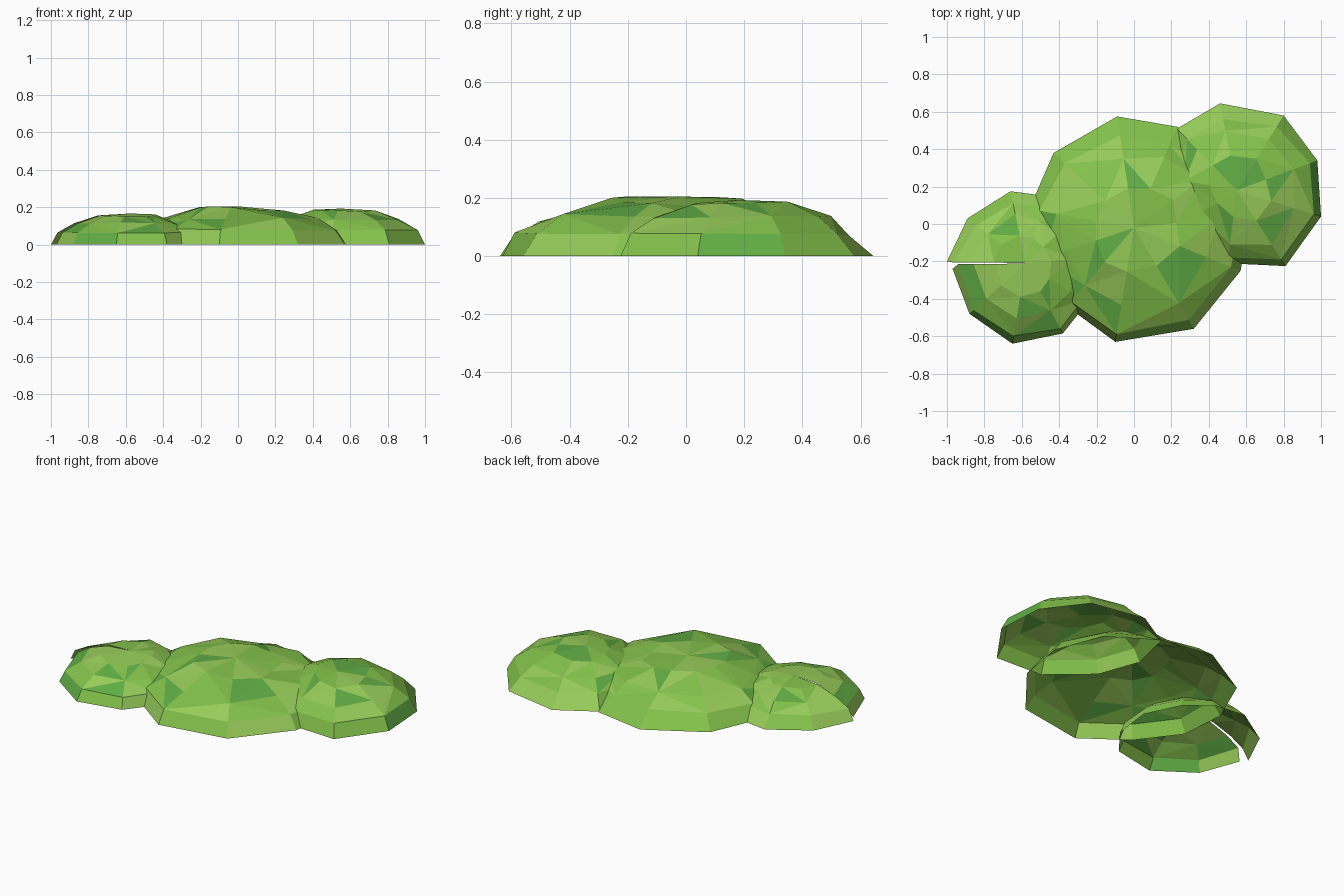
import bpy, bmesh, random
from mathutils import Vector

if "Cube" in bpy.data.objects:
    bpy.data.objects.remove(bpy.data.objects["Cube"])

random.seed(11)


def make_mat(name, col):
    m = bpy.data.materials.new(name)
    m.diffuse_color = (*col, 1)
    m.use_nodes = True
    m.node_tree.nodes["Principled BSDF"].inputs["Base Color"].default_value = m.diffuse_color
    return m


GREENS = [make_mat("leaf_green", (0.23, 0.54, 0.07)),
          make_mat("leaf_light", (0.31, 0.60, 0.10)),
          make_mat("leaf_deep", (0.12, 0.42, 0.06))]

# Dome profile: (outline scale, fraction of height)
PROFILE = [(1.0, 0.0), (0.92, 0.38), (0.71, 0.67), (0.40, 0.92)]


def clump(name, centre, height, outline, closed=True, jitter=0.04, tilt=0.0):
    """Open-bottomed faceted dome over an irregular outline."""
    bm = bmesh.new()
    c = Vector((*centre, 0))
    n = len(outline)
    rings = []
    for level, (s, h) in enumerate(PROFILE):
        ring = []
        for i, p in enumerate(outline):
            seam = not closed and i in (0, n - 1)
            j = 0 if level == 0 or seam else (0.02 if level == 1 else jitter)
            out = Vector((*p, 0)) - c
            # the back leans inward more than the front
            lean = (0, 0.09, 0.05, 0.02)[level] * max(0, out.normalized().y)
            pos = c + out * (s - lean + random.uniform(-j, j))
            pos.z = height * (h + random.uniform(-j, j))
            if level == 3:
                pos.z -= tilt * (pos.x - c.x)
            if seam and level:
                pos.y = c.y + (-0.004 if i == 0 else 0.004)
            ring.append(bm.verts.new(pos))
        rings.append(ring)
    top = bm.verts.new((c.x, c.y, height * 0.98))
    for i in range(n if closed else n - 1):
        k = (i + 1) % n
        for level in range(len(rings) - 1):
            a, b = rings[level], rings[level + 1]
            if level == 0:
                bm.faces.new((a[i], a[k], b[k], b[i]))
            elif (i + level) % 2:
                bm.faces.new((a[i], a[k], b[k]))
                bm.faces.new((a[i], b[k], b[i]))
            else:
                bm.faces.new((a[i], a[k], b[i]))
                bm.faces.new((a[k], b[k], b[i]))
        bm.faces.new((rings[-1][i], rings[-1][k], top))
    # patchy leaf tones
    for f in bm.faces:
        f.material_index = random.choice((0, 0, 0, 1, 1, 2))
    mesh = bpy.data.meshes.new(name)
    bm.to_mesh(mesh)
    bm.free()
    for m in GREENS:
        mesh.materials.append(m)
    ob = bpy.data.objects.new(name, mesh)
    bpy.context.collection.objects.link(ob)
    return ob


# Large middle clump (counter-clockwise outline)
clump("middle_clump", (0.0, -0.02), 0.209, [
    (0.62, 0.05), (0.51, 0.34), (0.23, 0.52), (-0.09, 0.575), (-0.43, 0.38),
    (-0.56, 0.08), (-0.54, -0.20), (-0.36, -0.44), (-0.10, -0.63),
    (0.32, -0.56), (0.57, -0.25)], tilt=0.05)

# Right clump
clump("right_clump", (0.55, 0.18), 0.197, [
    (1.0, 0.04), (0.98, 0.34), (0.80, 0.58), (0.46, 0.645), (0.23, 0.51),
    (0.17, 0.25), (0.26, 0.0), (0.50, -0.21), (0.81, -0.225)])

# Left clump, with an open slit on its outer side
clump("left_clump", (-0.58, -0.21), 0.17, [
    (-0.97, -0.24), (-0.88, -0.48), (-0.65, -0.64), (-0.38, -0.585),
    (-0.25, -0.42), (-0.22, -0.18), (-0.32, 0.03), (-0.47, 0.15),
    (-0.66, 0.175), (-0.89, 0.03), (-1.0, -0.20)], closed=False)
